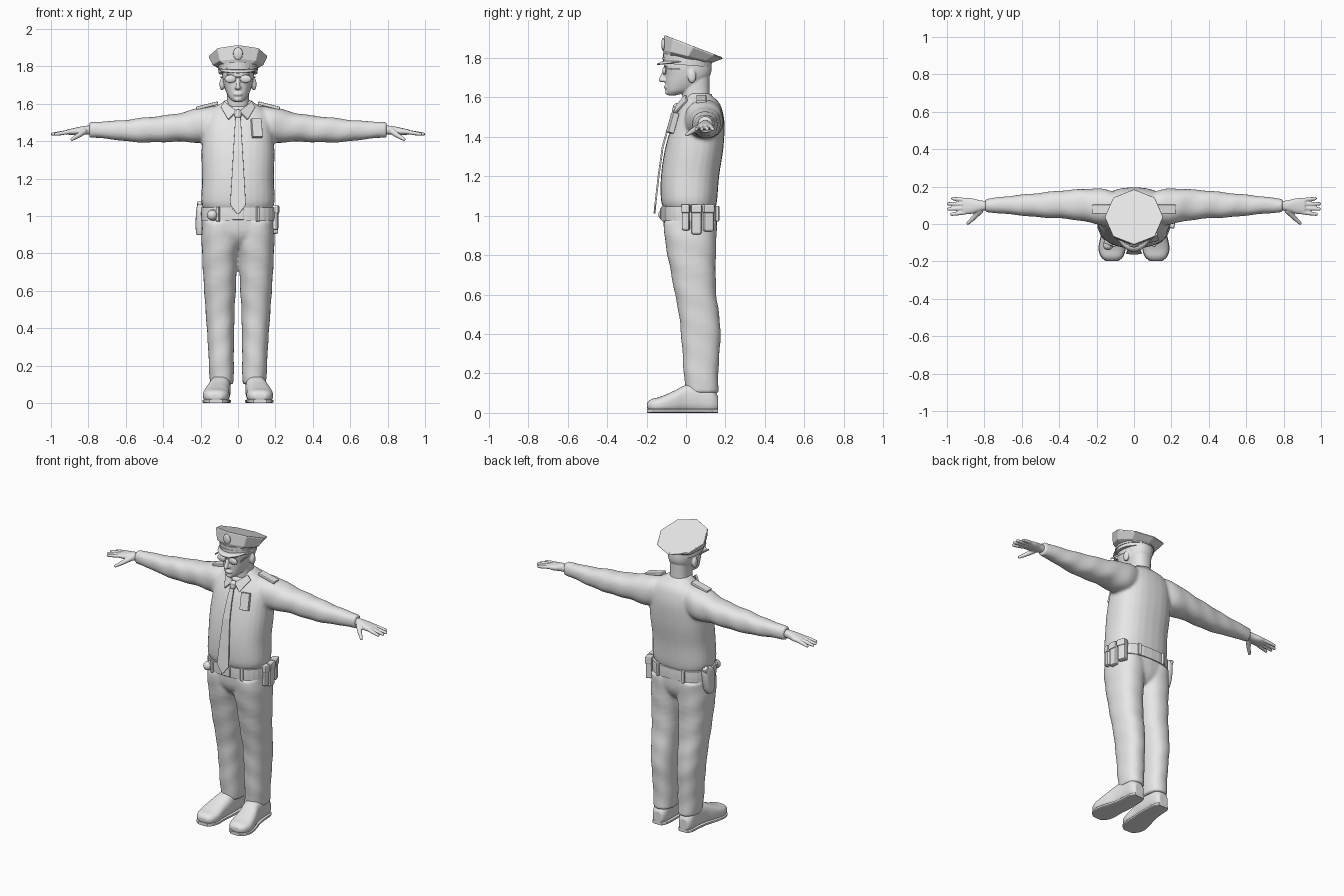
import bpy, bmesh
from math import sin, cos, pi, tau, radians, copysign
from mathutils import Vector, Matrix, Euler

old = bpy.data.objects.get("Cube")
if old:
    bpy.data.objects.remove(old, do_unlink=True)

grey = bpy.data.materials.new("plain_grey")
grey.use_nodes = True
grey.diffuse_color = (.8, .8, .8, 1)
for node in grey.node_tree.nodes:
    if node.type == 'BSDF_PRINCIPLED':
        node.inputs["Base Color"].default_value = (.8, .8, .8, 1)


def spline(rows, steps=4):
    """Smooth in-between rows through the given ones."""
    out = []
    for i in range(len(rows) - 1):
        quad = [rows[max(i - 1, 0)], rows[i], rows[i + 1], rows[min(i + 2, len(rows) - 1)]]
        for k in range(steps):
            u = k / steps
            out.append([b + .5 * u * (c - a + u * (2 * a - 5 * b + 4 * c - d + u * (3 * (b - c) + d - a)))
                        for a, b, c, d in zip(*quad)])
    return out + [list(rows[-1])]


def skin(bm, rings, caps=True):
    n = len(rings[0])
    for low, high in zip(rings, rings[1:]):
        for k in range(n):
            bm.faces.new((low[k], low[(k + 1) % n], high[(k + 1) % n], high[k]))
    if caps:
        bm.faces.new(rings[0])
        bm.faces.new(rings[-1])


def loft(bm, axis, rows, side=1, power=2.3, fold=0, n=28):
    """Rows hold a position on the axis, then the extents on the other two axes."""
    p, q = [i for i in range(3) if i != axis]
    rings = []
    for t, a0, a1, b0, b1 in spline(rows):
        ring = []
        for k in range(n):
            ang = tau * k / n
            c, s = [copysign(abs(v) ** (2 / power), v) for v in (cos(ang), sin(ang))]
            r = (1 + fold * sin(45 * t + 2 * ang)) / 2
            co = [0, 0, 0]
            co[axis], co[p], co[q] = t, (a0 + a1) / 2 + (a1 - a0) * r * c, (b0 + b1) / 2 + (b1 - b0) * r * s
            co[0] *= side
            ring.append(bm.verts.new(co))
        rings.append(ring)
    skin(bm, rings)


def both(rows):
    return [(z, -w, w, y0, y1) for z, w, y0, y1 in rows]


def ball(bm, loc, size):
    bmesh.ops.create_uvsphere(bm, u_segments=16, v_segments=10, radius=1,
                              matrix=Matrix.Translation(loc) @ Matrix.Diagonal((*size, 1)))


def tube(bm, start, end, r0, r1):
    start, end = Vector(start), Vector(end)
    turn = (end - start).to_track_quat('Z', 'Y').to_matrix().to_4x4()
    bmesh.ops.create_cone(bm, cap_ends=True, segments=14, radius1=r0, radius2=r1, depth=(end - start).length,
                          matrix=Matrix.Translation((start + end) / 2) @ turn)
    ball(bm, end, (r1,) * 3)


def finish(name, bm, voxel=0, relax=4, thick=0, bevel=0, mirror=False, smooth=True):
    bmesh.ops.recalc_face_normals(bm, faces=bm.faces)
    for f in bm.faces:
        f.smooth = smooth
    me = bpy.data.meshes.new(name)
    bm.to_mesh(me)
    bm.free()
    me.materials.append(grey)
    ob = bpy.data.objects.new(name, me)
    bpy.context.scene.collection.objects.link(ob)
    if voxel:
        m = ob.modifiers.new("blend", 'REMESH')
        m.mode, m.voxel_size, m.use_smooth_shade = 'VOXEL', voxel, True
        m = ob.modifiers.new("relax", 'SMOOTH')
        m.factor, m.iterations = .5, relax
    if thick:
        m = ob.modifiers.new("thickness", 'SOLIDIFY')
        m.thickness, m.offset = thick, 0
    if bevel:
        m = ob.modifiers.new("soft_edges", 'BEVEL')
        m.width, m.segments = bevel, 2
    if mirror:
        m = ob.modifiers.new("mirror", 'MIRROR')
        m.use_mirror_merge = False
    return ob


def box(name, loc, size, rot=(0, 0, 0), bevel=.005, mirror=False):
    bm = bmesh.new()
    turn = Euler([radians(a) for a in rot]).to_matrix().to_4x4()
    bmesh.ops.create_cube(bm, size=1, matrix=Matrix.Translation(loc) @ turn @ Matrix.Diagonal((*size, 1)))
    return finish(name, bm, bevel=bevel, mirror=mirror, smooth=False)


# Shirt: torso and sleeves blended together
bm = bmesh.new()
loft(bm, 2, both([(1.03, .18, -.11, .148), (1.08, .196, -.127, .158), (1.2, .192, -.127, .168),
                  (1.33, .195, -.108, .188), (1.45, .19, -.075, .196), (1.52, .18, -.045, .188),
                  (1.57, .145, -.015, .17), (1.6, .095, .0, .14), (1.62, .07, .01, .12)]), power=2.4)
for side in (1, -1):
    loft(bm, 0, [(.06, .01, .165, 1.43, 1.58), (.15, -.005, .184, 1.39, 1.588), (.22, .003, .19, 1.392, 1.575),
                 (.3, .02, .185, 1.398, 1.553), (.4, .03, .178, 1.395, 1.537), (.5, .035, .167, 1.393, 1.527),
                 (.6, .045, .157, 1.4, 1.514), (.7, .055, .146, 1.413, 1.507), (.795, .063, .134, 1.42, 1.502)],
         side, fold=.025)
finish("shirt", bm, voxel=.009)

# Trousers: hips and legs blended together
bm = bmesh.new()
loft(bm, 2, both([(.83, .09, -.05, .11), (.87, .15, -.09, .14), (.93, .192, -.112, .156), (1.05, .188, -.115, .155)]))
for side in (1, -1):
    loft(bm, 2, [(.1, .024, .15, .0, .165), (.2, .022, .156, -.012, .164), (.3, .022, .16, -.018, .17),
                 (.4, .02, .167, -.026, .176), (.5, .018, .174, -.036, .168), (.6, .012, .181, -.056, .154),
                 (.75, .004, .19, -.084, .15), (.88, -.01, .195, -.108, .155), (.97, .0, .19, -.112, .156)],
         side, fold=.015)
finish("trousers", bm, voxel=.009)

# Shoes and soles
shoe = [(-.197, .085, .15, .02, .052), (-.175, .06, .175, .006, .07), (-.13, .046, .188, .0, .082),
        (-.06, .046, .175, .0, .112), (.0, .04, .156, .0, .142), (.07, .04, .146, .0, .15),
        (.13, .045, .142, .0, .13), (.162, .06, .126, .01, .085)]
bm = bmesh.new()
loft(bm, 1, shoe, power=2.6)
finish("shoe", bm, voxel=.006, relax=3, mirror=True)
bm = bmesh.new()
loft(bm, 1, [(y, a - .002, b + .002, .0, .02) for y, a, b, *_ in shoe], power=5)
finish("sole", bm, mirror=True, smooth=False)

# Hands
bm = bmesh.new()
loft(bm, 0, [(.765, .078, .122, 1.438, 1.484), (.82, .068, .126, 1.435, 1.482), (.87, .054, .138, 1.432, 1.472),
             (.915, .052, .138, 1.436, 1.462)])
for i, tip in enumerate((.975, .99, .992, .97)):
    knuckle = Vector((.9, .062 + .022 * i, 1.45))
    end = Vector((tip, .052 + .028 * i, 1.438))
    tube(bm, knuckle, knuckle.lerp(end, .5), .011, .011)
    tube(bm, knuckle.lerp(end, .5), end, .011, .009)
tube(bm, (.82, .075, 1.455), (.855, .035, 1.43), .018, .013)
tube(bm, (.855, .035, 1.43), (.888, .004, 1.41), .013, .009)
finish("hand", bm, voxel=.004, relax=3, mirror=True)

# Head: neck, skull, nose, mouth and ears blended together
bm = bmesh.new()
loft(bm, 2, both([(1.54, .068, -.01, .125), (1.62, .06, -.02, .12), (1.7, .062, -.02, .12)]))
loft(bm, 2, both([(1.61, .022, -.09, -.05), (1.63, .046, -.1, .02), (1.665, .064, -.103, .08),
                  (1.71, .078, -.105, .122), (1.76, .085, -.112, .13), (1.81, .08, -.1, .12)]))
tube(bm, (0, -.103, 1.74), (0, -.126, 1.688), .009, .013)
ball(bm, (0, -.108, 1.686), (.02, .015, .01))
ball(bm, (0, -.1, 1.652), (.026, .013, .011))
ball(bm, (0, -.092, 1.625), (.022, .014, .014))
for side in (1, -1):
    ball(bm, (.086 * side, .03, 1.705), (.013, .022, .034))
    ball(bm, (.035 * side, -.1, 1.762), (.028, .014, .01))
finish("head", bm, voxel=.005, relax=3)

# Glasses
for side, label in ((1, "left"), (-1, "right")):
    bm = bmesh.new()
    ball(bm, (.041 * side, -.11, 1.733), (.031, .01, .021))
    finish(label + "_lens", bm)
box("glasses_bridge", (0, -.117, 1.742), (.03, .006, .006), bevel=.002)
box("glasses_temple", (.086, -.035, 1.742), (.005, .14, .01), (0, 0, 5), bevel=.002, mirror=True)


# Cap: faceted crown, round band, visor and badge
def cap_ring(bm, n, cy, rx, ry, z, tilt):
    return [bm.verts.new((rx * cos(a), cy + ry * sin(a), z - tilt * ry * sin(a)))
            for a in (tau * k / n for k in range(n))]


bm = bmesh.new()
skin(bm, [cap_ring(bm, 8, *r) for r in ((.008, .108, .122, 1.795, .2), (.01, .137, .127, 1.808, .25),
                                       (.037, .157, .149, 1.852, .385), (.037, .154, .146, 1.859, .385))])
finish("cap_crown", bm, bevel=.003, smooth=False)
for name, grow, low, high in (("cap_band", 0, 1.762, 1.812), ("cap_strap", .004, 1.782, 1.794)):
    bm = bmesh.new()
    skin(bm, [cap_ring(bm, 32, .006, .104 + grow, .122 + grow, z, .08) for z in (low, high)])
    finish(name, bm, smooth=False)
bm = bmesh.new()
arcs = []
for reach in (0, .5, 1):
    arc = []
    for k in range(17):
        u = pi * k / 16
        a = pi + radians(12) + (pi - radians(24)) * k / 16
        grow = reach * sin(u)
        arc.append(bm.verts.new(((.104 + .012 * grow) * cos(a), .006 + (.12 + .033 * grow) * sin(a),
                                 1.782 - .016 * grow)))
    arcs.append(arc)
for low, high in zip(arcs, arcs[1:]):
    for k in range(16):
        bm.faces.new((low[k], low[k + 1], high[k + 1], high[k]))
finish("cap_visor", bm, thick=.006)
bm = bmesh.new()
ball(bm, (0, -.115, 1.868), (.026, .01, .033))
finish("cap_badge", bm)

# Collar: neck band and pointed flaps
bm = bmesh.new()
skin(bm, [cap_ring(bm, 28, .05, r, r, z, -.22) for r, z in ((.088, 1.565), (.08, 1.598), (.07, 1.6))])
finish("collar_band", bm)
bm = bmesh.new()
bm.faces.new([bm.verts.new(p) for p in ((.006, -.045, 1.56), (.072, -.002, 1.612), (.09, .006, 1.58),
                                        (.052, -.062, 1.515))])
finish("collar_flap", bm, thick=.012, bevel=.003, mirror=True, smooth=False)

# Tie: hanging strip with a knot
bm = bmesh.new()
strip = [[bm.verts.new((s * w, y, z)) for s in (-1, 0, 1)] for z, w, y in (
    (1.53, .014, -.06), (1.45, .019, -.09), (1.35, .025, -.118), (1.2, .034, -.139),
    (1.06, .042, -.155), (1.01, .004, -.16))]
for low, high in zip(strip, strip[1:]):
    for k in (0, 1):
        bm.faces.new((low[k], low[k + 1], high[k + 1], high[k]))
finish("tie", bm, thick=.009, bevel=.002, smooth=False)
bm = bmesh.new()
tube(bm, (0, -.06, 1.522), (0, -.045, 1.548), .014, .022)
finish("tie_knot", bm)

# Shoulder straps, chest plate
box("shoulder_strap", (.165, .078, 1.59), (.12, .05, .018), (0, 14, 0), mirror=True)
box("chest_plate", (.1, -.068, 1.47), (.055, .03, .105), (-16, 0, 14), bevel=.004)

# Belt with buckle, keepers, pouches, cuff case and holster
bm = bmesh.new()
loft(bm, 2, both([(.975, .197, -.122, .163), (1.01, .198, -.123, .164), (1.045, .197, -.122, .163)]), power=2.5)
finish("belt", bm, smooth=False, bevel=0)
box("buckle", (0, -.124, 1.01), (.065, .014, .06))
box("belt_keeper", (.105, -.108, 1.01), (.018, .03, .078), (0, 0, 22), mirror=True)
box("back_keeper", (.09, .156, 1.01), (.018, .025, .078), (0, 0, -14), mirror=True)
for i, (y, width, low) in enumerate(((.0, .038, .925), (.052, .05, .905), (.113, .052, .92))):
    turn = (0, 0, (i - .7) * 14)
    x = .194 - .012 * i * (i - 1) / 2
    box("belt_pouch", (x, y, (low + 1.05) / 2), (.04, width, 1.05 - low), turn, bevel=.009)
    box("pouch_flap", (x + .003, y, 1.035), (.044, width + .006, .045), turn, bevel=.008)
bm = bmesh.new()
tube(bm, (-.125, -.085, 1.005), (-.138, -.112, 1.005), .032, .028)
finish("cuff_case", bm)
bm = bmesh.new()
loft(bm, 2, [(.9, -.222, -.18, .02, .07), (.93, -.226, -.175, .012, .085), (.99, -.226, -.175, .005, .1),
             (1.04, -.222, -.175, .01, .105), (1.065, -.215, -.18, .035, .1)], power=3)
finish("holster", bm)
box("pistol_grip", (-.205, .085, 1.055), (.026, .04, .04), (-25, 0, 0), bevel=.008)
